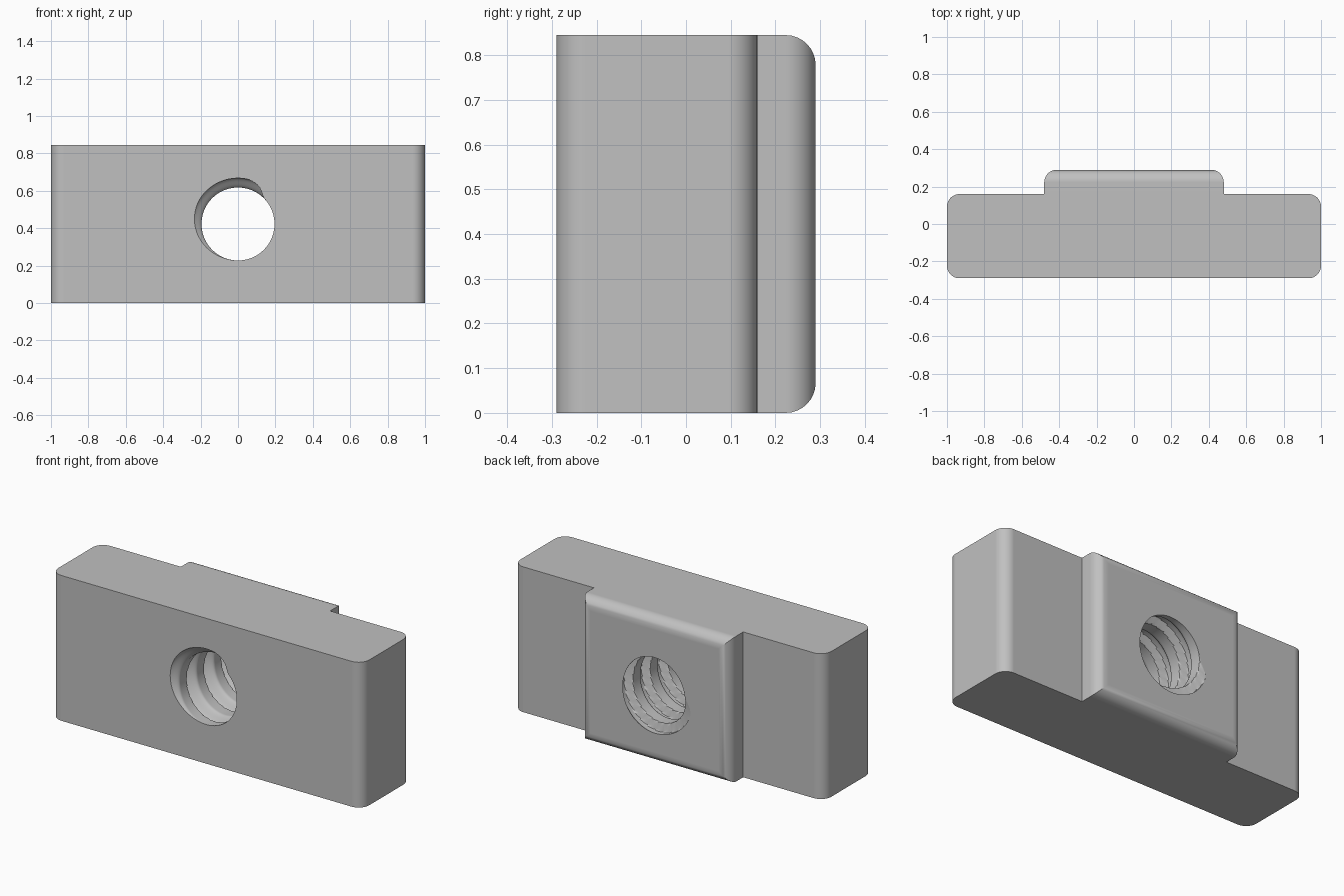
import bpy
import bmesh
import math

cube = bpy.data.objects.get("Cube")
if cube:
    bpy.data.objects.remove(cube, do_unlink=True)

HEIGHT = 0.845
FRONT, STEP, BACK = -0.29, 0.16, 0.29
HALF_WIDTH, HALF_BOSS = 1.0, 0.48
ROUND = 0.067
MINOR, DEPTH, PITCH = 0.195, 0.05, 0.159

steel = bpy.data.materials.new("grey_steel")
steel.use_nodes = True
colour = (0.53, 0.53, 0.53, 1)
steel.diffuse_color = colour
steel.node_tree.nodes["Principled BSDF"].inputs["Base Color"].default_value = colour


def make_object(name, bm):
    bmesh.ops.recalc_face_normals(bm, faces=bm.faces)
    mesh = bpy.data.meshes.new(name)
    bm.to_mesh(mesh)
    bm.free()
    mesh.materials.append(steel)
    obj = bpy.data.objects.new(name, mesh)
    bpy.context.collection.objects.link(obj)
    return obj


# Stepped body: half outline mirrored, then extruded upward
half = [(HALF_WIDTH, FRONT), (HALF_WIDTH, STEP), (HALF_BOSS, STEP), (HALF_BOSS, BACK)]
outline = half + [(-x, y) for x, y in reversed(half)]
bm = bmesh.new()
base = bm.faces.new([bm.verts.new((x, y, 0)) for x, y in outline])
top = bmesh.ops.extrude_face_region(bm, geom=[base])["geom"]
bmesh.ops.translate(bm, vec=(0, 0, HEIGHT),
                    verts=[g for g in top if isinstance(g, bmesh.types.BMVert)])
if not any(len(f.verts) == 8 and f.calc_center_median().z < 0.01 for f in bm.faces):
    bm.faces.new([v for v in bm.verts if v.co.z < 0.01])
bmesh.ops.recalc_face_normals(bm, faces=bm.faces)


# Round the upright end corners and all four edges of the raised face
def is_rounded(edge):
    a, b = (v.co for v in edge.verts)
    upright = abs(a.z - b.z) > 0.1
    on_end = abs(abs(a.x) - HALF_WIDTH) < 0.01
    on_boss = min(a.y, b.y) > BACK - 0.01
    return on_boss or (upright and on_end)


bmesh.ops.bevel(bm, geom=[e for e in bm.edges if is_rounded(e)], offset=ROUND,
                offset_type='OFFSET', segments=8, profile=0.5, affect='EDGES')
body = make_object("slot_nut_body", bm)


# Threaded hole: a tube whose radius follows a spiral groove
def ease(t):
    t = min(max(t, 0), 1)
    return t * t * (3 - 2 * t)


def groove(phase):
    phase %= 1
    return ease(phase / 0.06) * (1 - ease((phase - 0.25) / 0.35))


SEGMENTS, RINGS = 96, 112
bm = bmesh.new()
rings = []
for k in range(RINGS + 1):
    y = FRONT - 0.033 + (BACK - FRONT + 0.066) * k / RINGS
    ring = []
    for i in range(SEGMENTS):
        turn = i / SEGMENTS
        r = MINOR + DEPTH * groove(turn + (y - FRONT) / PITCH - 0.13)
        a = turn * math.tau
        ring.append(bm.verts.new((r * math.cos(a), y, HEIGHT / 2 + r * math.sin(a))))
    rings.append(ring)
for lower, upper in zip(rings, rings[1:]):
    for i in range(SEGMENTS):
        j = (i + 1) % SEGMENTS
        bm.faces.new((lower[i], lower[j], upper[j], upper[i]))
bm.faces.new(rings[0])
bm.faces.new(rings[-1])
cutter = make_object("thread_cutter", bm)
cutter.hide_render = True

cut = body.modifiers.new("threaded_hole", 'BOOLEAN')
cut.operation = 'DIFFERENCE'
cut.solver = 'EXACT'
cut.object = cutter

# Apply the cut, remove the cutter and shade smooth with crisp edges
bpy.ops.object.select_all(action='DESELECT')
body.select_set(True)
bpy.context.view_layer.objects.active = body
bpy.ops.object.modifier_apply(modifier=cut.name)
bpy.data.objects.remove(cutter, do_unlink=True)
bpy.ops.object.shade_smooth_by_angle(angle=math.radians(35))
normals = body.modifiers.new("even_shading", 'WEIGHTED_NORMAL')
normals.keep_sharp = True
